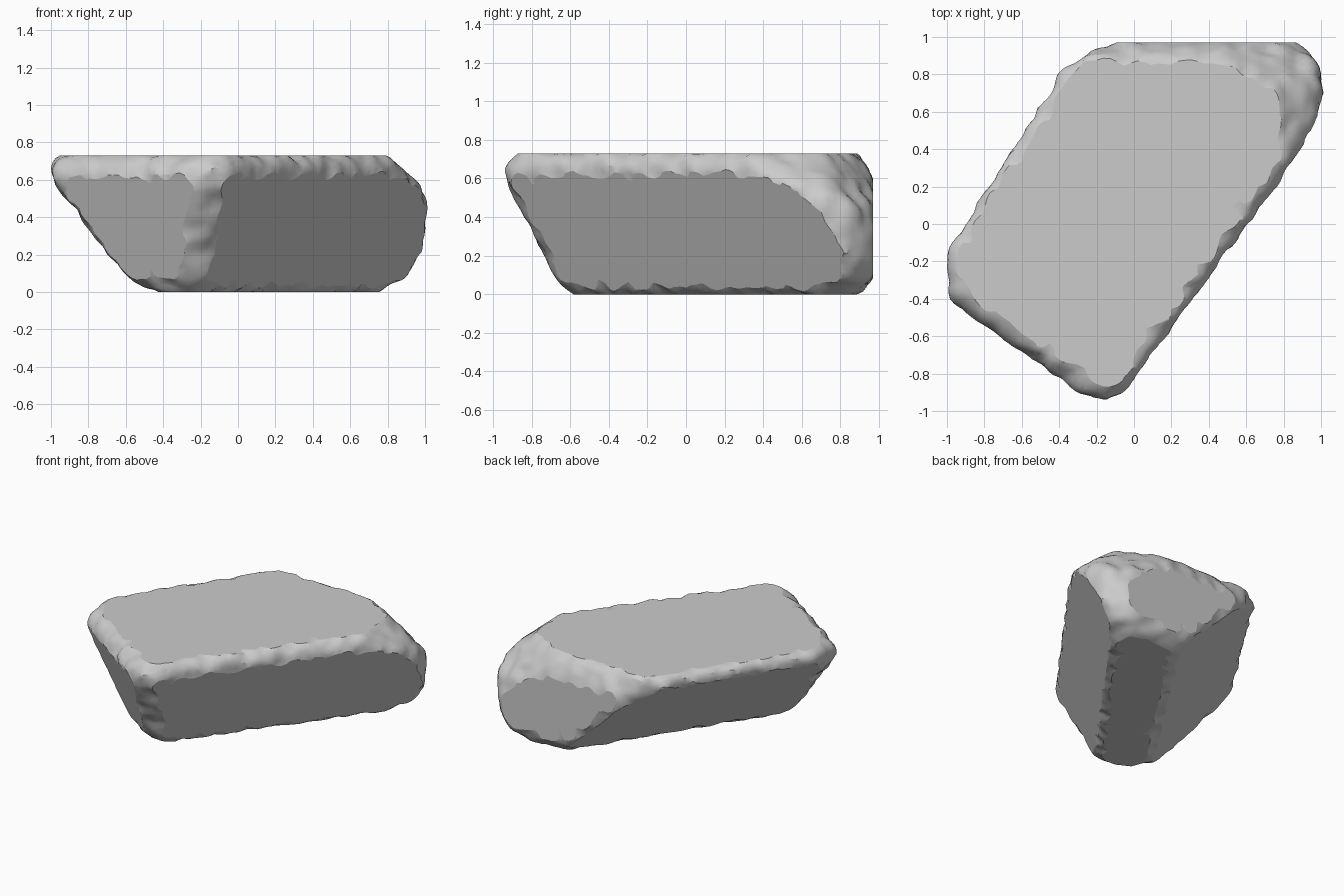
import bpy, bmesh
from mathutils import Vector, noise

if "Cube" in bpy.data.objects:
    bpy.data.objects.remove(bpy.data.objects["Cube"], do_unlink=True)

# Broad flat sides of the rock: (outward normal, point on the plane)
FLATS = [
    ((0, 0, 1), (0, 0, .73)),
    ((0, 0, -1), (0, 0, 0)),
    ((0, 1, 0), (0, .97, 0)),
    ((.807, -.59, -.44), (.51, -.13, .62)),
    ((-.84, .54, -.9), (-.62, .4, .62)),
    ((-.574, -.819, -.33), (-.58, -.7, .62)),
]
# Worn corners and edges, rounded but never cut flat
WORN = [
    # thick back corner
    ((1, .1, 0), (1, .7, 0)),
    ((.8, .1, 1), (.77, .5, .73)),
    ((.4, .8, .7), (.62, .78, .73)),
    ((.7, .2, -.7), (.87, .6, .02)),
    ((.4, .1, -.9), (.76, .6, 0)),
    ((.7, .7, 0), (.9, .93, 0)),
    # back edges
    ((0, .8, .5), (0, .87, .73)),
    ((0, .7, -.5), (0, .89, 0)),
    ((-.5, .86, 0), (-.13, .97, 0)),
    # side corner
    ((-1, 0, -.75), (-1, 0, .63)),
    ((-1, 0, .4), (-.96, -.3, .73)),
    # front corner
    ((.163, -.987, -.54), (-.15, -.93, .62)),
    ((.163, -.987, .9), (-.12, -.86, .73)),
    # top rim
    ((-.574, -.819, .78), (-.58, -.6, .73)),
    ((.807, -.59, .6), (.4, -.2, .73)),
    ((-.84, .54, .3), (-.75, .2, .73)),
    # bottom rim
    ((-.574, -.819, -.9), (-.45, -.56, .08)),
    ((.807, -.59, -1.3), (.29, 0, .05)),
    ((-.84, .54, -2), (-.26, 0, .05)),
]


def slice_off(bm, normal, point):
    """Remove everything outside a plane and cap the opening."""
    n = Vector(normal).normalized()
    cut = bmesh.ops.bisect_plane(
        bm, geom=bm.verts[:] + bm.edges[:] + bm.faces[:], dist=1e-5,
        plane_co=Vector(point), plane_no=n, clear_outer=True)
    rim = [e for e in cut["geom_cut"] if isinstance(e, bmesh.types.BMEdge) and e.is_boundary]
    if rim:
        bmesh.ops.holes_fill(bm, edges=rim, sides=0)


# Rough block
bm = bmesh.new()
bmesh.ops.create_cube(bm, size=4)
for normal, point in FLATS + WORN:
    slice_off(bm, normal, point)
bmesh.ops.recalc_face_normals(bm, faces=bm.faces[:])
mesh = bpy.data.meshes.new("rock")
bm.to_mesh(mesh)
bm.free()
rock = bpy.data.objects.new("rock", mesh)
bpy.context.collection.objects.link(rock)
bpy.context.view_layer.objects.active = rock
rock.select_set(True)

# Soften the edges
remesh = rock.modifiers.new("remesh", "REMESH")
remesh.mode = "VOXEL"
remesh.voxel_size = .036
soften = rock.modifiers.new("soften", "SMOOTH")
soften.factor = .5
soften.iterations = 16
for name in ("remesh", "soften"):
    bpy.ops.object.modifier_apply(modifier=name)

# Roughen the surface, then shave the broad sides flat
bm = bmesh.new()
bm.from_mesh(rock.data)
bm.normal_update()
moved = [v.co + v.normal * (.014 + .02 * noise.noise(v.co * 12)) for v in bm.verts]
for v, co in zip(bm.verts, moved):
    v.co = co
for normal, point in FLATS:
    slice_off(bm, normal, point)
bmesh.ops.recalc_face_normals(bm, faces=bm.faces[:])
bm.to_mesh(rock.data)
bm.free()

# Stone colour
stone = bpy.data.materials.new("grey_stone")
stone.use_nodes = True
colour = (.6, .6, .6, 1)
stone.diffuse_color = colour
stone.node_tree.nodes["Principled BSDF"].inputs["Base Color"].default_value = colour
rock.data.materials.clear()
rock.data.materials.append(stone)

# Smooth worn edges, flat broad sides
bpy.ops.object.shade_smooth_by_angle(angle=.5)
for face in rock.data.polygons:
    if face.area > .02:
        face.use_smooth = False
